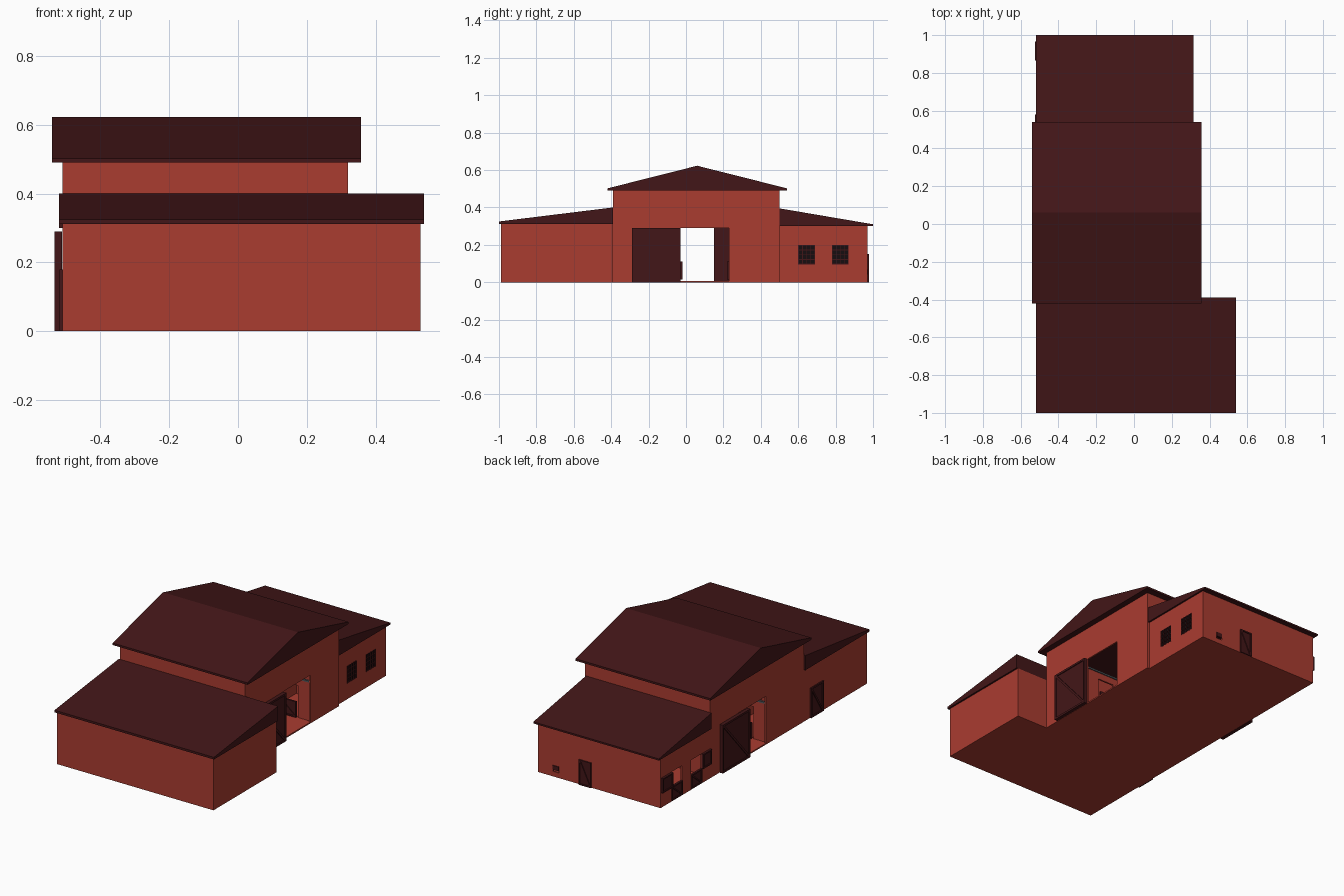
import bpy, bmesh, math
from mathutils import Vector, Matrix

if "Cube" in bpy.data.objects:
    bpy.data.objects.remove(bpy.data.objects["Cube"])


def material(name, rgb):
    m = bpy.data.materials.new(name)
    m.diffuse_color = (*rgb, 1)
    m.use_nodes = True
    m.node_tree.nodes["Principled BSDF"].inputs["Base Color"].default_value = m.diffuse_color
    return m


RED = material("barn_red", (0.40, 0.045, 0.03))
DARK = material("dark_timber", (0.055, 0.008, 0.009))
GLASS = material("dark_glass", (0.008, 0.004, 0.005))
GREY = material("grey_metal", (0.08, 0.09, 0.10))
UP = Vector((0, 0, 1))


def make(name, bm, mat):
    bmesh.ops.recalc_face_normals(bm, faces=bm.faces)
    me = bpy.data.meshes.new(name)
    bm.to_mesh(me)
    bm.free()
    me.materials.append(mat)
    ob = bpy.data.objects.new(name, me)
    bpy.context.collection.objects.link(ob)
    return ob


def add_box(bm, lo, hi, mat=Matrix()):
    lo, hi = Vector(lo), Vector(hi)
    size = Matrix.Diagonal((*(hi - lo), 1))
    bmesh.ops.create_cube(bm, size=1, matrix=mat @ Matrix.Translation((lo + hi) / 2) @ size)


def box(name, lo, hi, mat):
    bm = bmesh.new()
    add_box(bm, lo, hi)
    return make(name, bm, mat)


def extrude_yz(name, pts, x0, x1, mat):
    bm = bmesh.new()
    f = bm.faces.new([bm.verts.new((x0, y, z)) for y, z in pts])
    new = bmesh.ops.extrude_face_region(bm, geom=[f])["geom"]
    bmesh.ops.translate(bm, vec=(x1 - x0, 0, 0), verts=[v for v in new if isinstance(v, bmesh.types.BMVert)])
    return make(name, bm, mat)


def wall(name, p0, p1, h, holes=(), t=0.01):
    """Upright wall from p0 to p1 (outside on the right hand), holes as (u0, u1, z0, z1)."""
    a = Vector((*p0, 0))
    d = Vector((*p1, 0)) - a
    length = d.length
    d.normalize()
    n = d.cross(UP)
    us = sorted({0, length, *[u for o in holes for u in o[:2]]})
    zs = sorted({0, h, *[z for o in holes for z in o[2:]]})
    bm = bmesh.new()
    for u0, u1 in zip(us, us[1:]):
        for z0, z1 in zip(zs, zs[1:]):
            u, z = (u0 + u1) / 2, (z0 + z1) / 2
            if not any(o[0] < u < o[1] and o[2] < z < o[3] for o in holes):
                bm.faces.new([bm.verts.new(a + d * s + UP * k)
                              for s, k in ((u0, z0), (u1, z0), (u1, z1), (u0, z1))])
    bmesh.ops.remove_doubles(bm, verts=bm.verts, dist=1e-5)
    # Inner skin and rims give the wall its thickness
    new = bmesh.ops.extrude_face_region(bm, geom=bm.faces[:], use_keep_orig=True)["geom"]
    bmesh.ops.translate(bm, vec=-n * t, verts=[v for v in new if isinstance(v, bmesh.types.BMVert)])
    return make(name, bm, RED)


def frame(p, d):
    """Local frame on a wall: x along the wall, y outward, z up."""
    d = Vector((*d, 0))
    n = d.cross(UP)
    m = Matrix((d, n, UP)).transposed().to_4x4()
    m.translation = Vector((*p, 0))
    return m


def door(name, p, d, w, z0, z1, t=0.012, trim=0.012, brace=True):
    """Boarded door with a raised frame and a diagonal brace."""
    m, h = frame(p, d), z1 - z0
    e = t + 0.005
    bm = bmesh.new()
    add_box(bm, (0, 0, z0), (w, t, z1), m)
    for u0, u1, a, b in ((0, trim, z0, z1), (w - trim, w, z0, z1),
                         (trim, w - trim, z0, z0 + trim), (trim, w - trim, z1 - trim, z1)):
        add_box(bm, (u0, t, a), (u1, e, b), m)
    if brace:
        iw, ih = w - 2 * trim, h - 2 * trim
        turn = Matrix.Translation((w / 2, 0, (z0 + z1) / 2)) @ Matrix.Rotation(math.atan2(ih, iw), 4, "Y")
        half = math.hypot(iw, ih) / 2
        add_box(bm, (-half, t, -trim / 2), (half, e, trim / 2), m @ turn)
    return make(name, bm, DARK)


def window(name, p, d, w, z0, z1, nx=4, nz=4):
    m = frame(p, d)
    bm = bmesh.new()
    add_box(bm, (0, -0.008, z0), (w, -0.004, z1), m)
    make(name + "_pane", bm, GLASS)
    bm = bmesh.new()
    for i in range(nx + 1):
        u = 0.002 + (w - 0.004) * i / nx
        add_box(bm, (u - 0.002, -0.005, z0), (u + 0.002, 0.002, z1), m)
    for i in range(nz + 1):
        z = z0 + 0.002 + (z1 - z0 - 0.004) * i / nz
        add_box(bm, (0, -0.005, z - 0.002), (w, 0.001, z + 0.002), m)
    make(name + "_bars", bm, DARK)


# Floors
box("front_wing_floor", (-0.51, -0.99, 0), (0.53, -0.39, 0.008), RED)
box("main_floor", (-0.51, -0.39, 0), (0.32, 0.50, 0.008), RED)
box("back_wing_floor", (-0.51, 0.50, 0), (0.305, 0.97, 0.008), RED)

# Main barn walls with a doorway at each end of the aisle
wall("main_front_wall", (-0.51, -0.39), (0.32, -0.39), 0.495)
wall("main_right_wall", (0.32, -0.39), (0.32, 0.50), 0.495, [(0.36, 0.62, 0.008, 0.29)])
wall("main_back_wall", (0.32, 0.50), (-0.51, 0.50), 0.495)
wall("main_left_wall", (-0.51, 0.50), (-0.51, -0.39), 0.495, [(0.27, 0.53, 0.008, 0.29)])

# Front wing walls
wall("front_wing_front_wall", (-0.51, -0.99), (0.53, -0.99), 0.312)
wall("front_wing_right_wall", (0.53, -0.99), (0.53, -0.39), 0.312)
wall("front_wing_back_wall", (0.53, -0.39), (0.32, -0.39), 0.312)
wall("front_wing_left_wall", (-0.51, -0.39), (-0.51, -0.99), 0.312)

# Back wing walls with windows, stable doors and a hatch
wins = [(0.10, 0.19, 0.095, 0.20), (0.28, 0.37, 0.095, 0.20)]
wall("back_wing_right_wall", (0.305, 0.50), (0.305, 0.97), 0.302, wins)
wall("back_wing_back_wall", (0.305, 0.97), (-0.51, 0.97), 0.302, [(0.10, 0.14, 0.03, 0.065)])
stable = [(0.105, 0.205, 0.008, 0.178), (0.29, 0.39, 0.008, 0.178)]
wall("back_wing_left_wall", (-0.51, 0.97), (-0.51, 0.50), 0.302, stable)

# Roofs
extrude_yz("main_roof", [(-0.42, 0.49), (-0.42, 0.502), (0.06, 0.623), (0.54, 0.502), (0.54, 0.49)],
           -0.54, 0.357, DARK)
extrude_yz("front_wing_roof", [(-1, 0.312), (-1, 0.325), (-0.39, 0.40), (-0.39, 0.312)], -0.52, 0.54, DARK)
extrude_yz("back_wing_roof", [(0.50, 0.30), (0.50, 0.395), (1, 0.31), (1, 0.30)], -0.52, 0.315, DARK)

# Sliding barn doors
door("right_sliding_door", (0.322, -0.29), (0, 1), 0.26, 0, 0.29, 0.016)
door("left_sliding_door", (-0.512, 0.41), (0, -1), 0.26, 0, 0.29, 0.016)

# Back wing windows, stable doors and opened top leaves
for i, (u0, u1, z0, z1) in enumerate(wins):
    window(f"window_{i}", (0.305, 0.50 + u0), (0, 1), u1 - u0, z0, z1)
for i, (u0, u1, z0, z1) in enumerate(stable):
    side = (u0 - 0.1, u1)[i]
    door(f"stable_lower_leaf_{i}", (-0.502, 0.97 - u0), (0, -1), 0.10, 0.005, 0.09, 0.008, 0.008)
    door(f"stable_upper_leaf_{i}", (-0.51, 0.97 - side), (0, -1), 0.10 - 0.02 * i, 0.09, 0.178, 0.008, 0.008, False)

# Small doors and the hatch frame
door("back_door", (0.03, 0.97), (-1, 0), 0.08, 0, 0.15, 0.003, 0.008)
door("front_wing_door", (-0.51, -0.45), (0, -1), 0.12, 0, 0.18, 0.003, 0.01)
box("hatch_flap", (0.165, 0.964, 0.042), (0.205, 0.974, 0.068), DARK)

# Stalls along the aisle, mirrored about the aisle centre
for side in (-1, 1):
    tag = "front" if side < 0 else "back"
    y = 0.10 + side * 0.14
    ends = ((-0.50, y), (0.31, y)) if side > 0 else ((0.31, y), (-0.50, y))
    holes = [(0.08 + 0.27 * i, 0.19 + 0.27 * i, 0.008, 0.20) for i in range(3)]
    wall(f"{tag}_stall_wall", *ends, 0.24, holes)
    d = (side, 0)
    for i, o in enumerate(holes):
        start = (ends[0][0] + side * o[0], y - side * 0.01)
        door(f"{tag}_stall_door_{i}", start, d, 0.11, 0.015, 0.11, 0.006, 0.008)
    box(f"{tag}_stall_rail", (-0.50, y - 0.006, 0.24), (0.31, y + 0.006, 0.25), GREY)
    far = 0.49 if side > 0 else -0.38
    for i, x in enumerate((-0.23, 0.04)):
        box(f"{tag}_stall_divider_{i}", (x - 0.005, min(y, far), 0.008), (x + 0.005, max(y, far), 0.24), RED)
